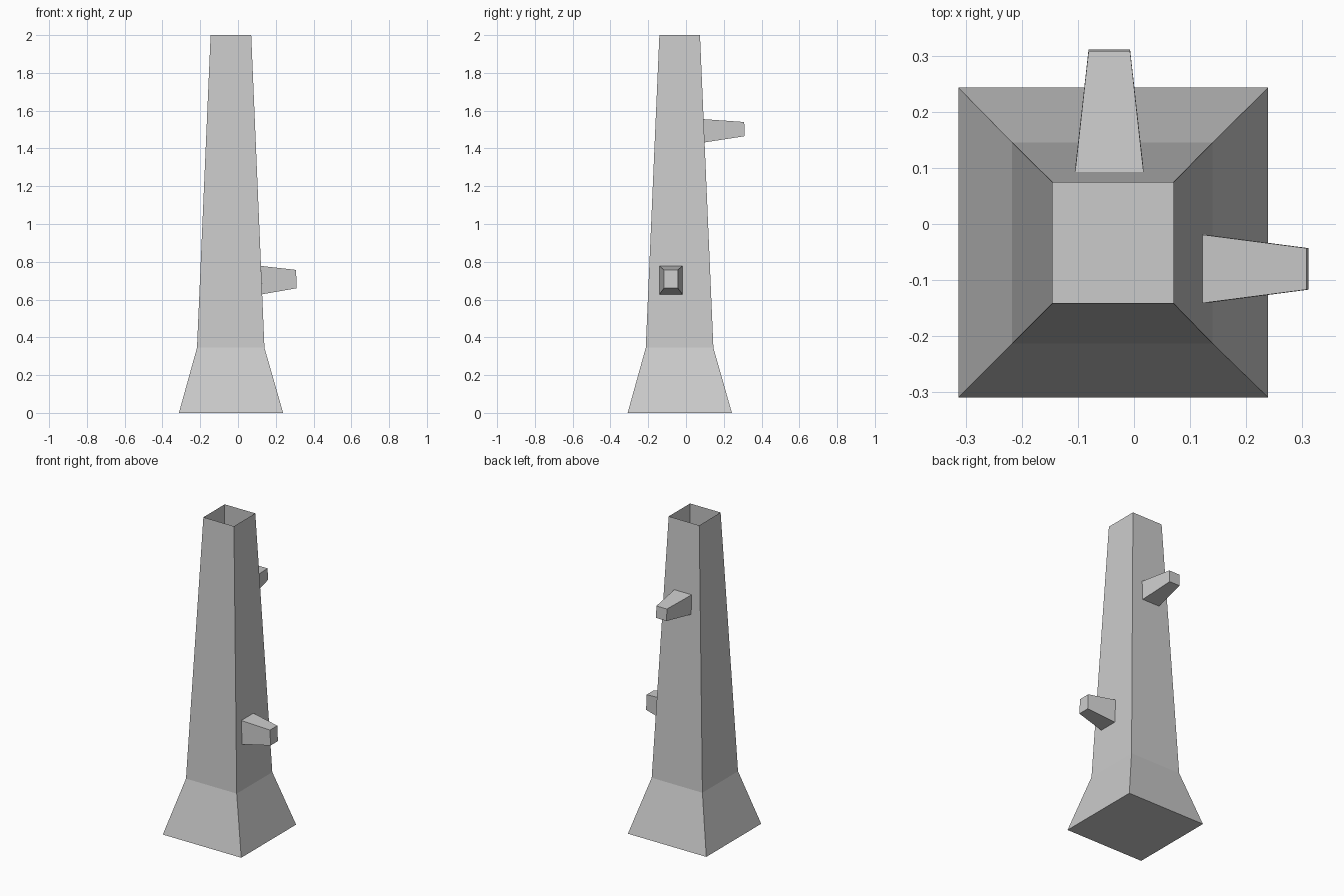
import bpy
import bmesh

if "Cube" in bpy.data.objects:
    bpy.data.objects.remove(bpy.data.objects["Cube"])

grey = bpy.data.materials.new("bark_grey")
grey.diffuse_color = (0.6, 0.6, 0.6, 1)
grey.use_nodes = True
grey.node_tree.nodes["Principled BSDF"].inputs["Base Color"].default_value = grey.diffuse_color


def loft(name, rings, cap_first, cap_last):
    """Skin a chain of four-cornered rings, optionally closing the ends."""
    bm = bmesh.new()
    loops = [[bm.verts.new(p) for p in ring] for ring in rings]
    for a, b in zip(loops, loops[1:]):
        for i in range(4):
            j = (i + 1) % 4
            bm.faces.new((a[i], a[j], b[j], b[i]))
    if cap_first:
        bm.faces.new(loops[0][::-1])
    if cap_last:
        bm.faces.new(loops[-1])
    mesh = bpy.data.meshes.new(name)
    bm.to_mesh(mesh)
    bm.free()
    mesh.materials.append(grey)
    obj = bpy.data.objects.new(name, mesh)
    bpy.context.collection.objects.link(obj)
    return obj


def level(x0, x1, y0, y1, z):
    return [(x0, y0, z), (x1, y0, z), (x1, y1, z), (x0, y1, z)]


# Hollow trunk with a flared foot, closed below and open at the top
loft("trunk", [
    level(-0.313, 0.239, -0.309, 0.243, 0.0),
    level(-0.217, 0.140, -0.213, 0.145, 0.345),
    level(-0.145, 0.070, -0.141, 0.074, 2.0),
], True, False)


def side_ring(out_low, out_high, s0, s1, z0, z1):
    """Upright ring facing +x: out is the reach, s the sideways span."""
    return [(out_low, s0, z0), (out_low, s1, z0),
            (out_high, s1, z1), (out_high, s0, z1)]


# Branch stub on the right side
loft("right_branch", [
    side_ring(0.128, 0.122, -0.141, -0.019, 0.628, 0.778),
    side_ring(0.311, 0.307, -0.117, -0.043, 0.660, 0.757),
], False, True)

# Branch stub on the back, turned to face +y
back = [
    side_ring(0.098, 0.093, -0.017, 0.105, 1.432, 1.555),
    side_ring(0.311, 0.308, 0.007, 0.081, 1.465, 1.540),
]
loft("back_branch", [[(-y, x, z) for x, y, z in r] for r in back], False, True)
